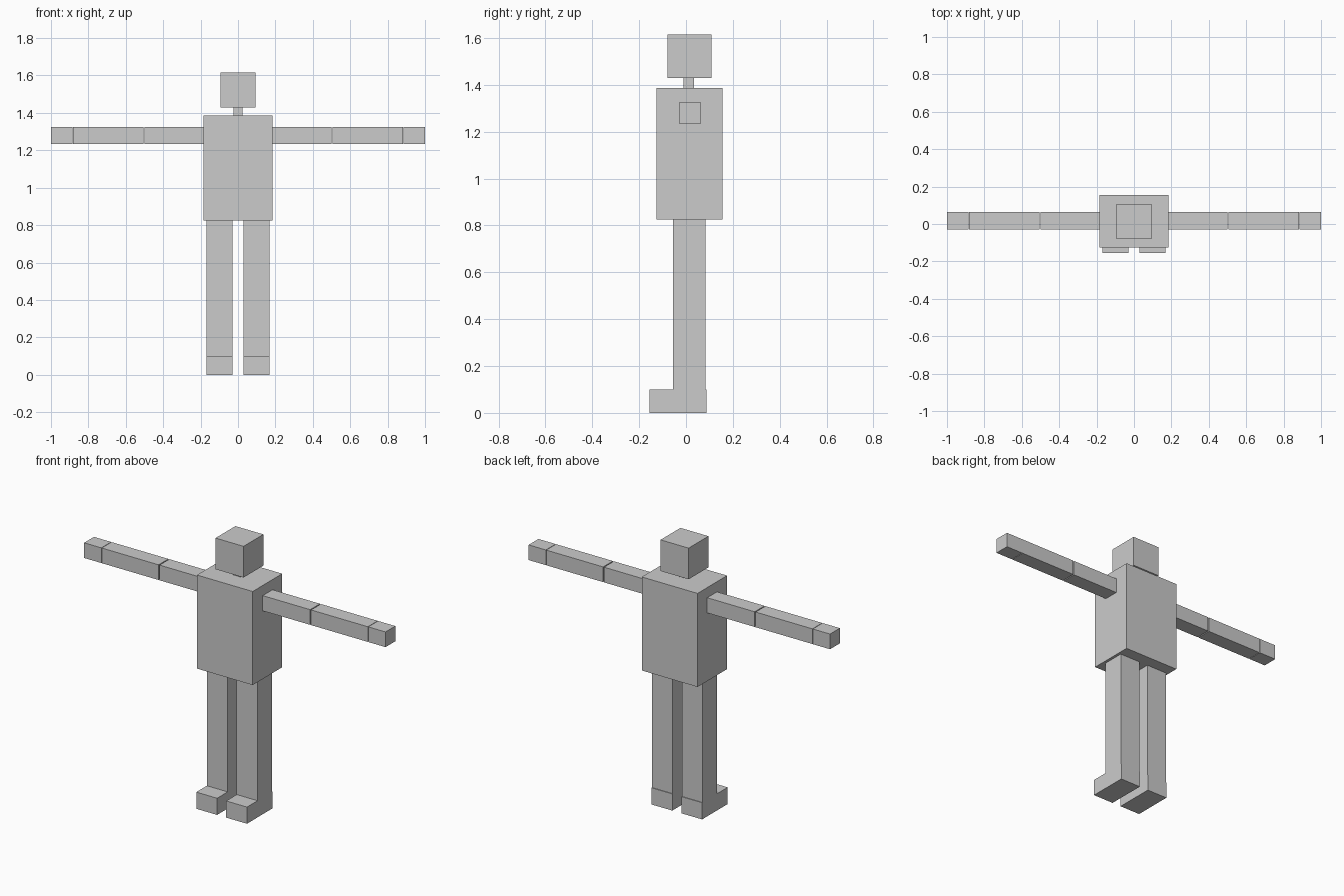
import bpy

if "Cube" in bpy.data.objects:
    bpy.data.objects.remove(bpy.data.objects["Cube"])

grey = bpy.data.materials.new("plain grey")
grey.diffuse_color = (0.6, 0.6, 0.6, 1)
grey.use_nodes = True
grey.node_tree.nodes["Principled BSDF"].inputs["Base Color"].default_value = grey.diffuse_color


def box(name, x, y, z):
    """Flat-sided box spanning the given (min, max) ranges."""
    bpy.ops.mesh.primitive_cube_add(size=1, location=[sum(r) / 2 for r in (x, y, z)])
    ob = bpy.context.object
    ob.name = name
    ob.scale = [r[1] - r[0] for r in (x, y, z)]
    bpy.ops.object.transform_apply(location=False, rotation=False, scale=True)
    ob.data.materials.append(grey)


# Trunk and head
box("torso", (-0.185, 0.185), (-0.125, 0.155), (0.825, 1.386))
box("neck", (-0.025, 0.025), (-0.01, 0.035), (1.386, 1.428))
box("head", (-0.093, 0.093), (-0.08, 0.108), (1.428, 1.615))

# Limbs, one set for each side
arm_y, arm_z = (-0.03, 0.063), (1.234, 1.325)
for side, s in (("left", 1), ("right", -1)):
    def limb(part, x, y, z):
        box(f"{side}_{part}", sorted((s * x[0], s * x[1])), y, z)

    # Narrow gaps at elbow and wrist
    limb("upper_arm", (0.185, 0.5), arm_y, arm_z)
    limb("forearm", (0.506, 0.883), arm_y, arm_z)
    limb("hand", (0.886, 1.0), arm_y, arm_z)
    limb("leg", (0.03, 0.168), (-0.055, 0.083), (0.1, 0.825))
    limb("foot", (0.03, 0.168), (-0.155, 0.087), (0.0, 0.1))
